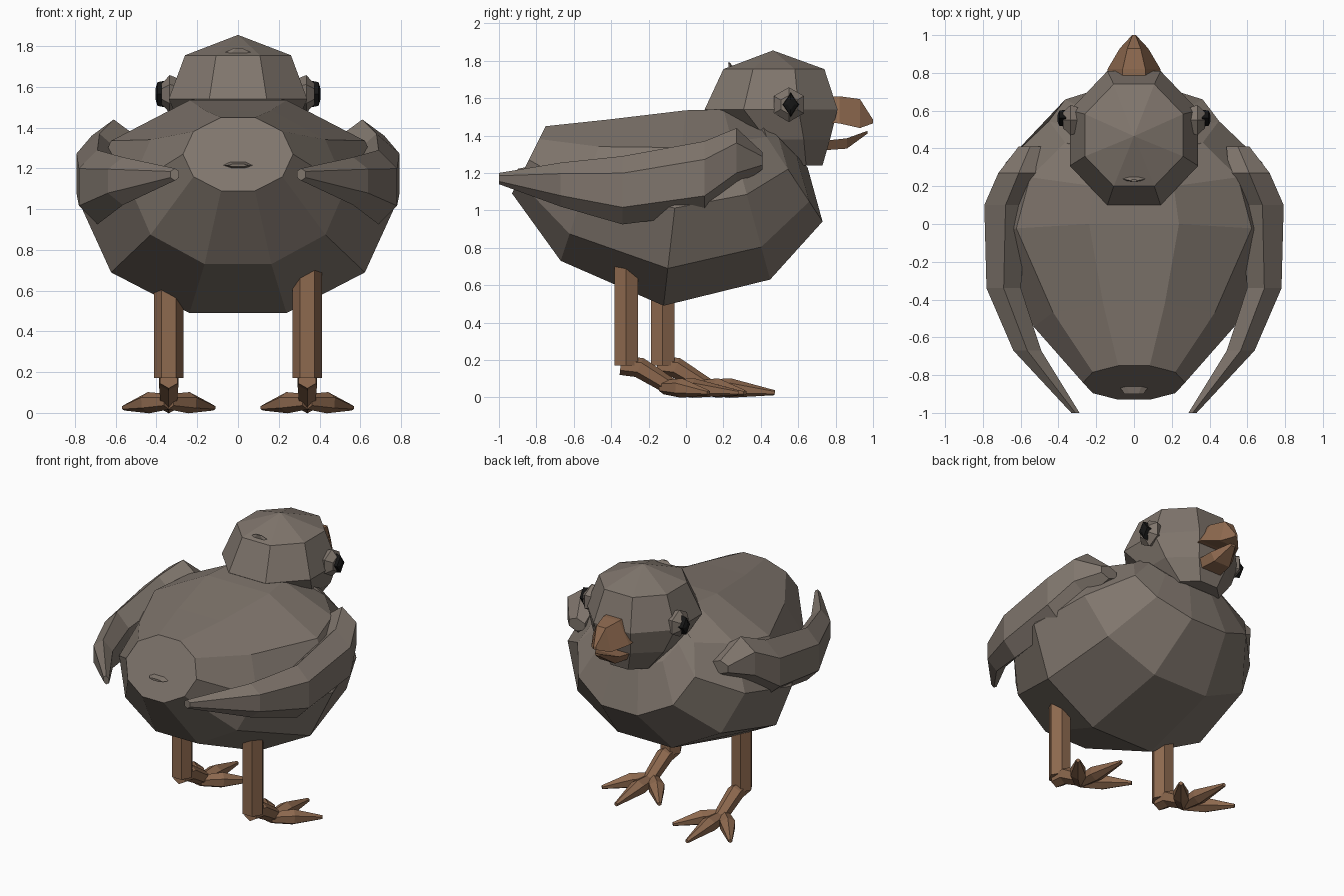
import bpy, bmesh
from math import sin, cos, pi
from mathutils import Vector

cube = bpy.data.objects.get("Cube")
if cube:
    bpy.data.objects.remove(cube, do_unlink=True)


def material(name, color):
    m = bpy.data.materials.new(name)
    m.use_nodes = True
    m.diffuse_color = (*color, 1)
    m.node_tree.nodes["Principled BSDF"].inputs["Base Color"].default_value = (*color, 1)
    return m


feather = material("grey brown feather", (0.215, 0.18, 0.152))
horn = material("orange brown horn", (0.27, 0.142, 0.078))
black = material("eye black", (0.008, 0.008, 0.008))


def ring(c, u, v, n, phase=0.0):
    """Polygon around c spanned by the half axes u and v."""
    c, u, v = Vector(c), Vector(u), Vector(v)
    return [c + u * cos(phase + 2 * pi * k / n) + v * sin(phase + 2 * pi * k / n)
            for k in range(n)]


def loft(name, rings, mat):
    """Skin a row of rings and close both ends."""
    bm = bmesh.new()
    rows = [[bm.verts.new(p) for p in r] for r in rings]
    n = len(rows[0])
    for a, b in zip(rows, rows[1:]):
        for k in range(n):
            j = (k + 1) % n
            bm.faces.new((a[k], a[j], b[j], b[k]))
    bm.faces.new(rows[0])
    bm.faces.new(rows[-1])
    bmesh.ops.remove_doubles(bm, verts=bm.verts, dist=1e-5)
    bmesh.ops.recalc_face_normals(bm, faces=bm.faces)
    mesh = bpy.data.meshes.new(name)
    bm.to_mesh(mesh)
    bm.free()
    mesh.materials.append(mat)
    ob = bpy.data.objects.new(name, mesh)
    bpy.context.collection.objects.link(ob)
    return ob


def tilted(low, high, rx):
    """Ten sided ring between a low and a high (y, z) point."""
    low, high = Vector((0, *low)), Vector((0, *high))
    return ring((low + high) / 2, (rx, 0, 0), (high - low) / 2 / sin(0.4 * pi), 10)


def section(y, x, low, high, rx, n=6):
    """Upright cross-section at y."""
    return ring((x, y, (low + high) / 2), (rx, 0, 0), (0, 0, (high - low) / 2), n, pi / 2)


def box_section(y, x, low, high, wide, top):
    """Four cornered cross-section, wide below and narrower on top."""
    return [Vector(p) for p in ((x - wide, y, low), (x + wide, y, low),
                                (x + top, y, high), (x - top, y, high))]


def tube(name, points, radii, n, mat, flat=1.0):
    """Tapered limb with rings set across the path."""
    pts = [Vector(p) for p in points]
    rings = []
    for i, p in enumerate(pts):
        d = (pts[min(i + 1, len(pts) - 1)] - pts[max(i - 1, 0)]).normalized()
        side = d.cross(Vector((0, 0, 1))).normalized()
        up = side.cross(d)
        rings.append(ring(p, side * radii[i], up * radii[i] * flat, n, pi / n))
    return loft(name, rings, mat)


# Body, from the flat tail to the neck
loft("body", [
    tilted((-0.93, 1.09), (-0.75, 1.45), 0.27),
    tilted((-0.67, 0.73), (-0.42, 1.485), 0.53),
    tilted((-0.12, 0.49), (0.0, 1.535), 0.77),
    tilted((0.45, 0.63), (0.2, 1.54), 0.68),
    tilted((0.73, 0.94), (0.36, 1.5), 0.45),
    tilted((0.65, 1.23), (0.34, 1.55), 0.29),
], feather)

# Head: octagonal skull with a tapering throat; rows are (z, y, rx, ry)
skull = [(1.24, 0.58, 0.16, 0.15), (1.38, 0.53, 0.27, 0.24),
         (1.54, 0.455, 0.34, 0.355), (1.755, 0.47, 0.26, 0.27),
         (1.855, 0.465, 0, 0)]
k = 1 / cos(pi / 8)
loft("head", [ring((0, y, z), (rx * k, 0, 0), (0, ry * k, 0), 8, pi / 8)
              for z, y, rx, ry in skull], feather)

# Small feather tufts on the head and the tail
loft("head_tuft", [ring((0, 0.25, 1.745), (0.11, 0, 0), (0, 0.025, 0), 6),
                   ring((0, 0.23, 1.79), (0.02, 0, 0), (0, 0.005, 0), 6)], feather)
loft("tail_tuft", [ring((0, -0.85, 1.215), (0.085, 0, 0), (0, 0, 0.02), 6),
                   ring((0, -0.9, 1.215), (0.05, 0, 0), (0, 0, 0.008), 6)], feather)

# Beak
loft("upper_beak", [
    box_section(0.74, 0, 1.47, 1.61, 0.14, 0.06),
    box_section(0.82, 0, 1.465, 1.61, 0.14, 0.06),
    box_section(0.93, 0, 1.44, 1.595, 0.075, 0.035),
    box_section(1.0, 0, 1.465, 1.485, 0.01, 0.008),
], horn)
loft("lower_beak", [
    box_section(0.72, 0, 1.32, 1.37, 0.08, 0.11),
    box_section(0.86, 0, 1.33, 1.385, 0.06, 0.09),
    box_section(0.97, 0, 1.41, 1.425, 0.015, 0.02),
], horn)

for side, s, leg_y in (("left", 1, -0.32), ("right", -1, -0.125)):
    # Wing, from the tip behind to the shoulder
    loft(side + "_wing", [
        section(-1.0, s * 0.31, 1.14, 1.20, 0.025),
        section(-0.67, s * 0.565, 1.02, 1.255, 0.085),
        section(-0.34, s * 0.69, 0.925, 1.29, 0.105),
        section(0.1, s * 0.68, 0.98, 1.37, 0.13),
        section(0.27, s * 0.61, 1.12, 1.44, 0.125),
        section(0.41, s * 0.55, 1.22, 1.31, 0.07),
    ], feather)

    # Eye: hexagonal lid with a dark diamond
    loft(side + "_eyelid", [
        ring((s * x, 0.55, 1.565), (0, r, 0), (0, 0, r), 6, pi / 2)
        for x, r in ((0.28, 0.07), (0.335, 0.093), (0.375, 0.05))], feather)
    loft(side + "_eye", [
        ring((s * x, 0.56, 1.565), (0, 0.045 * r, 0), (0, 0, 0.065 * r), 4)
        for x, r in ((0.36, 1), (0.395, 0.9), (0.405, 0.4))], black)

    # Leg
    x = s * 0.34
    loft(side + "_leg", [ring((x, leg_y, z), (0.072, 0, 0), (0, 0.072, 0), 6)
                         for z in (0.17, 0.8)], horn)

    # Ankle and three spread toes
    tube(side + "_ankle", [(x, leg_y - 0.03, 0.17), (x, leg_y + 0.07, 0.16),
                           (x, leg_y + 0.25, 0.05)], (0.05, 0.055, 0.045), 6, horn)
    for toe, dx, dy in (("inner", -0.22, 0.44), ("middle", 0, 0.6), ("outer", 0.22, 0.44)):
        tube(side + "_" + toe + "_toe",
             [(x, leg_y + 0.2, 0.055),
              (x + 0.45 * dx, leg_y + 0.2 + 0.4 * (dy - 0.2), 0.05),
              (x + dx, leg_y + dy, 0.025)],
             (0.04, 0.055, 0.014), 6, horn, 0.95)
